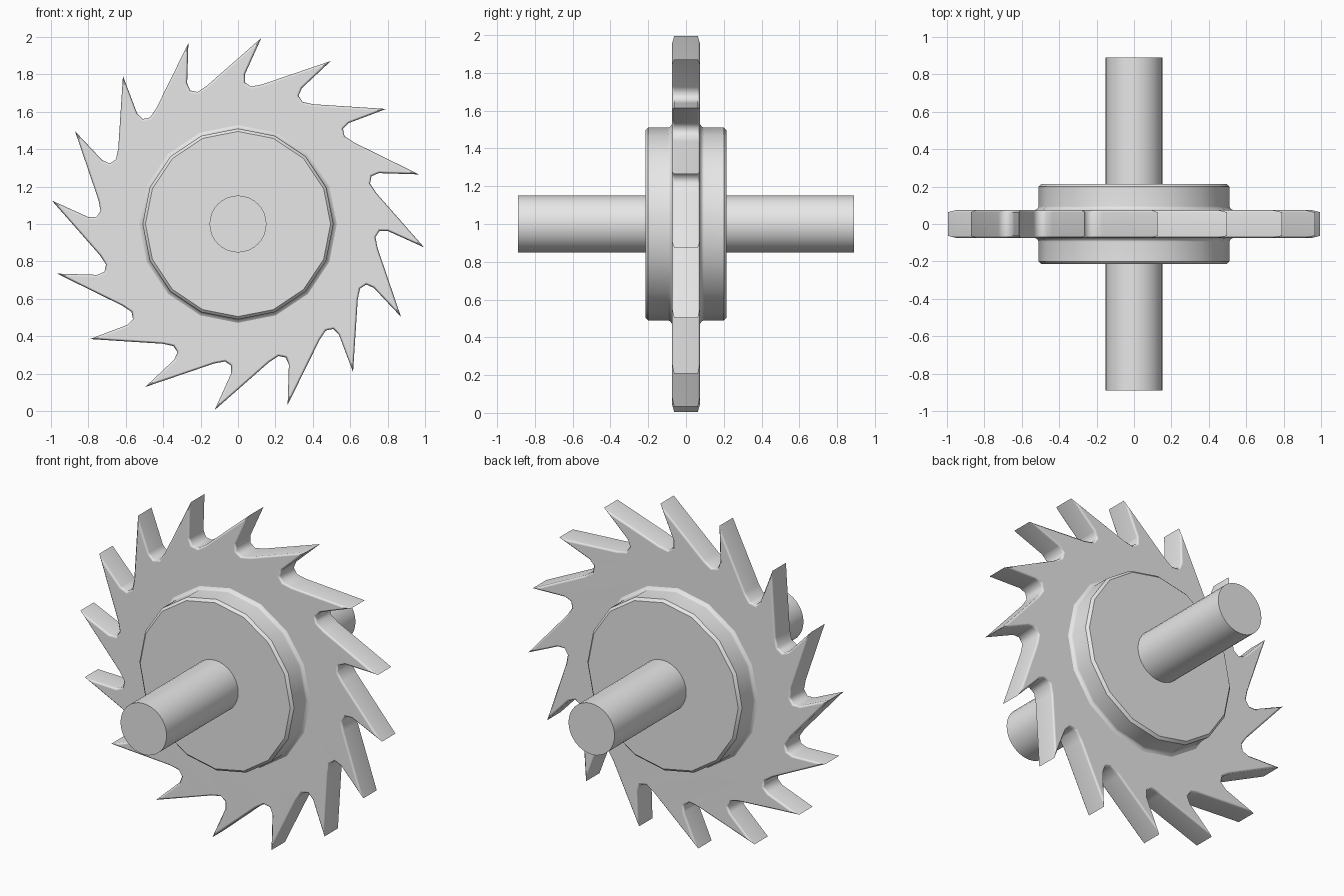
import bpy, bmesh, math
from mathutils import Matrix, Vector

cube = bpy.data.objects.get("Cube")
if cube:
    bpy.data.objects.remove(cube, do_unlink=True)

TEETH = 16
HUB_SIDES = 16
AXLE_HEIGHT = 1.0

steel = bpy.data.materials.new("grey_steel")
steel.use_nodes = True
grey = (0.8, 0.8, 0.8, 1.0)
steel.diffuse_color = grey
steel.node_tree.nodes["Principled BSDF"].inputs["Base Color"].default_value = grey


def finish(bm, name, angle):
    """Turn a bmesh into a smooth-shaded object at axle height."""
    bmesh.ops.remove_doubles(bm, verts=bm.verts, dist=0.0001)
    bmesh.ops.recalc_face_normals(bm, faces=bm.faces)
    mesh = bpy.data.meshes.new(name)
    bm.to_mesh(mesh)
    bm.free()
    mesh.materials.append(steel)
    obj = bpy.data.objects.new(name, mesh)
    bpy.context.collection.objects.link(obj)
    obj.location.z = AXLE_HEIGHT
    bpy.ops.object.select_all(action='DESELECT')
    obj.select_set(True)
    bpy.context.view_layer.objects.active = obj
    bpy.ops.object.shade_smooth_by_angle(angle=math.radians(angle))
    weighted = obj.modifiers.new("weighted_normals", 'WEIGHTED_NORMAL')
    weighted.keep_sharp = True
    return obj


def lathe(name, profile, sides, angle):
    """Spin (radius, y) points around the y axis."""
    bm = bmesh.new()
    verts = [bm.verts.new((0, y, r)) for r, y in profile]
    edges = [bm.edges.new(pair) for pair in zip(verts, verts[1:])]
    bmesh.ops.spin(bm, geom=verts + edges, cent=(0, 0, 0), axis=(0, 1, 0),
                   angle=math.tau, steps=sides)
    return finish(bm, name, angle)


# Toothed blade: one hooked tooth and its gullet, repeated around the axle
tooth = [(0.125, 0.995), (0.037, 0.80), (0.037, 0.757), (0.07, 0.735), (0.128, 0.746)]
half = 0.075
bm = bmesh.new()
outline = []
for i in range(TEETH):
    turn = Matrix.Rotation(math.tau * i / TEETH, 3, 'Y')
    outline += [bm.verts.new(turn @ Vector((x, -half, z))) for x, z in tooth]
face = bm.faces.new(outline)
grown = bmesh.ops.extrude_face_region(bm, geom=[face], use_keep_orig=True)
moved = [g for g in grown["geom"] if isinstance(g, bmesh.types.BMVert)]
bmesh.ops.translate(bm, verts=moved, vec=(0, 2 * half, 0))
bmesh.ops.recalc_face_normals(bm, faces=bm.faces)
rims = [e for e in bm.edges if abs(e.verts[0].co.y - e.verts[1].co.y) < 0.001]
bmesh.ops.bevel(bm, geom=rims, offset=0.012, segments=1, profile=0.5,
                affect='EDGES', clamp_overlap=True)
finish(bm, "toothed_blade", 50)

# Hub: faceted collar with chamfered rims and a small fillet against the blade
hub_half = [(0, 0.215), (0.495, 0.215), (0.51, 0.20), (0.51, 0.095),
            (0.516, 0.082), (0.53, 0.074)]
hub_profile = hub_half + [(r, -y) for r, y in reversed(hub_half)]
lathe("hub", hub_profile, HUB_SIDES, 40)

# Axle through the middle
axle_profile = [(0, 0.89), (0.152, 0.89), (0.152, -0.89), (0, -0.89)]
lathe("axle", axle_profile, 32, 40)
